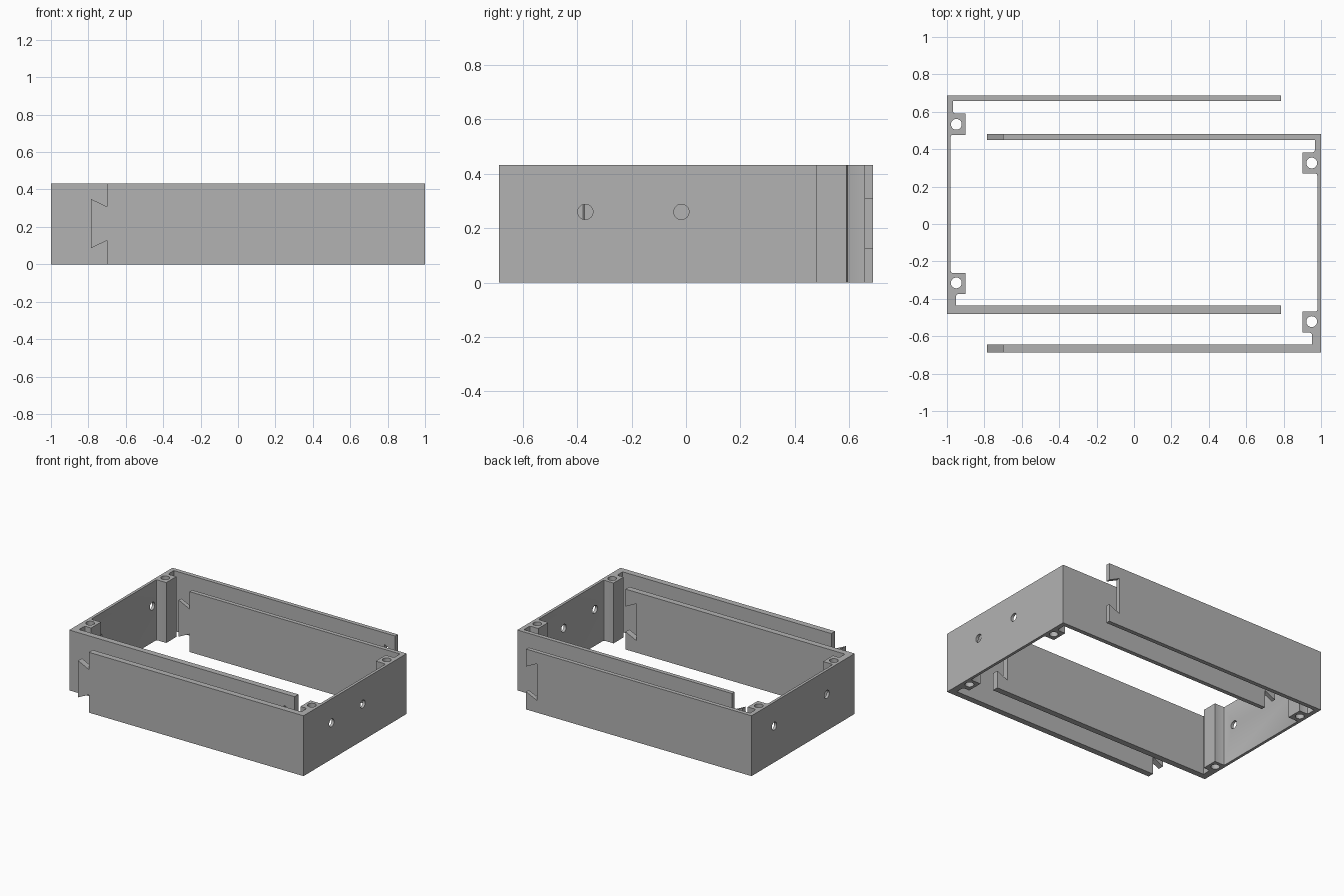
import bpy, bmesh, math
from mathutils import Vector

if "Cube" in bpy.data.objects:
    bpy.data.objects.remove(bpy.data.objects["Cube"])

H = 0.432            # frame height
Y0, Y1 = -0.48, 0.687  # outer sides of one half
SHIFT = -0.207       # sideways offset of the mirrored half
REACH = 0.785        # how far the arms reach
NECK = 0.70          # root of the dovetail

grey = bpy.data.materials.new("light_grey")
grey.diffuse_color = (0.45, 0.45, 0.45, 1)
grey.use_nodes = True
grey.node_tree.nodes["Principled BSDF"].inputs["Base Color"].default_value = grey.diffuse_color


def prism(name, points, direction):
    """Extrude a closed 3D outline along a direction."""
    bm = bmesh.new()
    face = bm.faces.new([bm.verts.new(p) for p in points])
    ext = bmesh.ops.extrude_face_region(bm, geom=[face])
    verts = [g for g in ext["geom"] if isinstance(g, bmesh.types.BMVert)]
    bmesh.ops.translate(bm, verts=verts, vec=Vector(direction))
    bmesh.ops.recalc_face_normals(bm, faces=bm.faces[:])
    me = bpy.data.meshes.new(name)
    bm.to_mesh(me)
    bm.free()
    ob = bpy.data.objects.new(name, me)
    bpy.context.collection.objects.link(ob)
    me.materials.append(grey)
    return ob


def circle(r, n=32):
    return [(r * math.cos(2 * math.pi * i / n), r * math.sin(2 * math.pi * i / n)) for i in range(n)]


def cut(target, cutter):
    """Subtract the cutter and remove it."""
    mod = target.modifiers.new("cut", "BOOLEAN")
    mod.operation, mod.solver, mod.object = "DIFFERENCE", "EXACT", cutter
    bpy.context.view_layer.objects.active = target
    bpy.ops.object.modifier_apply(modifier=mod.name)
    bpy.data.objects.remove(cutter)


# Outline from above: end wall, two long arms, two screw posts with small fillets
OUTLINE = [
    (-1, Y0), (REACH, Y0), (REACH, -0.437), (-0.953, -0.437),
    (-0.953, -0.388), (-0.949, -0.378), (-0.94, -0.374), (-0.902, -0.374),
    (-0.902, -0.262), (-0.97, -0.262), (-0.977, -0.259), (-0.98, -0.252),
    (-0.98, 0.467), (-0.977, 0.474), (-0.97, 0.477), (-0.902, 0.477),
    (-0.902, 0.59), (-0.955, 0.59), (-0.964, 0.594), (-0.968, 0.603),
    (-0.968, 0.657), (REACH, 0.657), (REACH, Y1), (-1, Y1),
]
POST_HOLES = [(-0.95, -0.315), (-0.95, 0.533)]


def half(name, side, dy, wall_holes, tabs):
    """One U-shaped half; side -1 keeps x, side 1 mirrors it."""
    def place(x, y, z):
        return (-side * x, y + dy, z)

    ob = prism(name, [place(x, y, 0) for x, y in OUTLINE], (0, 0, H))
    # vertical screw holes in the posts
    for hx, hy in POST_HOLES:
        cut(ob, prism("hole_cutter", [place(hx + a, hy + b, -0.1) for a, b in circle(0.029)], (0, 0, H + 0.2)))
    # round holes through the end wall
    for hy in wall_holes:
        cut(ob, prism("hole_cutter", [(side * 0.99 - 0.05, hy + a, 0.26 + b) for a, b in circle(0.028)], (0.1, 0, 0)))
    # dovetail ends: tabs on one half, matching sockets on the other
    far = REACH + 0.05
    if tabs:
        shapes = [[(NECK, H + 0.1), (NECK, 0.308), (REACH, 0.349), (far, 0.349), (far, H + 0.1)],
                  [(NECK, -0.1), (NECK, 0.127), (REACH, 0.087), (far, 0.087), (far, -0.1)]]
    else:
        shapes = [[(NECK, 0.087), (NECK, 0.349), (REACH, 0.308), (far, 0.308), (far, 0.127), (REACH, 0.127)]]
    for shape in shapes:
        cut(ob, prism("dovetail_cutter", [place(x, Y0 - 0.1, z) for x, z in shape], (0, Y1 - Y0 + 0.2, 0)))
    bpy.ops.object.select_all(action="DESELECT")
    ob.select_set(True)
    bpy.context.view_layer.objects.active = ob
    bpy.ops.object.shade_smooth_by_angle(angle=math.radians(25))


half("left_frame_half", -1, 0, (0.43, -0.165), False)
half("right_frame_half", 1, SHIFT, (-0.37, -0.017), True)
